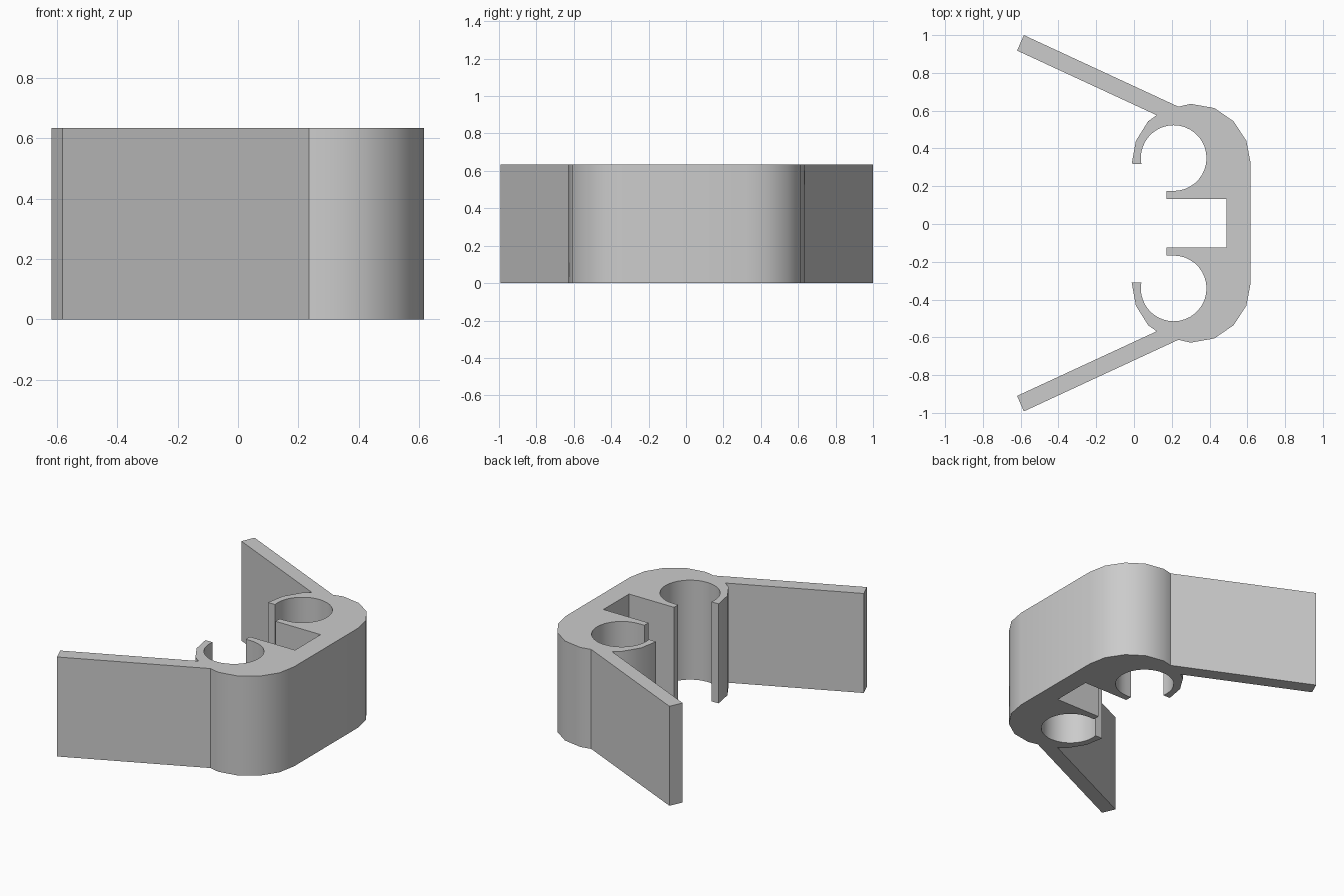
import bpy, bmesh, math

cube = bpy.data.objects.get("Cube")
if cube:
    bpy.data.objects.remove(cube, do_unlink=True)

HEIGHT = 0.635
MID_Y = 0.004                 # symmetry line of the clip body
HOLE = (0.21, 0.345)          # centre of the round socket
RADIUS = 0.174

grey = bpy.data.materials.new("plain grey")
grey.use_nodes = True
colour = (0.6, 0.6, 0.6, 1)
grey.diffuse_color = colour
grey.node_tree.nodes["Principled BSDF"].inputs["Base Color"].default_value = colour

# Rounded outer corner
corner = [(0.617, 0.32), (0.595, 0.436), (0.527, 0.54), (0.425, 0.61),
          (0.30, 0.632), (0.235, 0.617)]
# Slanted arm
arm = [(-0.583, 0.996), (-0.619, 0.914), (0.12, 0.572)]
# Curved lip of the socket
lip = [(0.075, 0.54), (0.01, 0.436), (-0.012, 0.315)]
# Round socket, open towards -x
steps = 28
socket = []
for i in range(steps + 1):
    a = math.radians(190 - 280 * i / steps)
    socket.append((HOLE[0] + RADIUS * math.cos(a), HOLE[1] + RADIUS * math.sin(a)))
# Short lip and square slot between the sockets
slot = [(0.172, 0.171), (0.172, 0.129), (0.49, 0.129)]

half = corner + arm + lip + socket + slot
outline = [(x, y + MID_Y) for x, y in half]
outline += [(x, MID_Y - y) for x, y in reversed(half)]
outline = [(x, max(-1, min(1, y))) for x, y in outline]

# Extrude the profile upwards
bm = bmesh.new()
base = bm.faces.new([bm.verts.new((x, y, 0)) for x, y in outline])
top = bmesh.ops.extrude_face_region(bm, geom=[base], use_keep_orig=True)
bmesh.ops.translate(bm, vec=(0, 0, HEIGHT),
                    verts=[v for v in top["geom"] if isinstance(v, bmesh.types.BMVert)])
bmesh.ops.recalc_face_normals(bm, faces=bm.faces)
mesh = bpy.data.meshes.new("double_clip")
bm.to_mesh(mesh)
bm.free()
mesh.materials.append(grey)

clip = bpy.data.objects.new("double_clip", mesh)
bpy.context.collection.objects.link(clip)
bpy.ops.object.select_all(action="DESELECT")
clip.select_set(True)
bpy.context.view_layer.objects.active = clip
bpy.ops.object.shade_smooth_by_angle(angle=math.radians(30))
